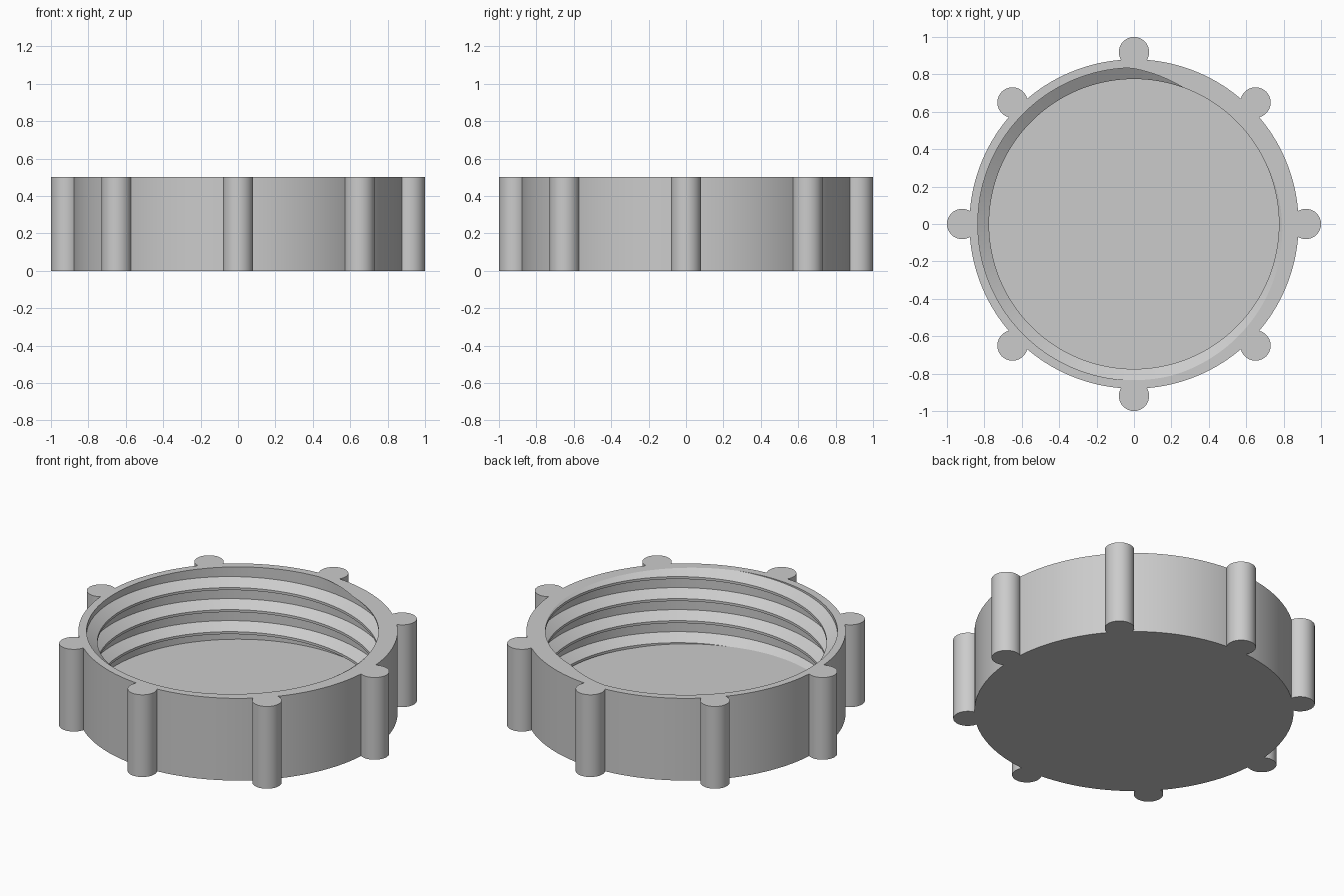
import bpy, bmesh, math

cube = bpy.data.objects.get("Cube")
if cube:
    bpy.data.objects.remove(cube, do_unlink=True)

HEIGHT, FLOOR = 0.5, 0.06
OUTER, ROOT, CREST = 0.88, 0.835, 0.775
PITCH, START = 0.134, math.radians(-75)
STEPS, TURNS = 144, 6
GRIPS, GRIP_R = 8, 0.081

# One thread tooth: height below the start of its upper slope, and radius
TOOTH = [(0.0, ROOT), (0.039, CREST), (0.054, CREST), (0.062, ROOT)]

grey = bpy.data.materials.new("light grey plastic")
grey.use_nodes = True
colour = (0.6, 0.6, 0.6, 1)
grey.diffuse_color = colour
grey.node_tree.nodes["Principled BSDF"].inputs["Base Color"].default_value = colour


def finish(name, bm):
    mesh = bpy.data.meshes.new(name)
    bm.to_mesh(mesh)
    bm.free()
    mesh.materials.append(grey)
    obj = bpy.data.objects.new(name, mesh)
    bpy.context.collection.objects.link(obj)
    bpy.ops.object.select_all(action='DESELECT')
    obj.select_set(True)
    bpy.context.view_layer.objects.active = obj
    bpy.ops.object.shade_smooth_by_angle(angle=math.radians(30))
    return obj


def clip(points, z):
    """Radius of the thread profile at height z."""
    for (z1, r1), (z2, r2) in zip(points, points[1:]):
        if z1 <= z <= z2:
            return r1 + (r2 - r1) * (z - z1) / (z2 - z1)
    return ROOT


def section(turn):
    """Cap cross-section at a fraction of a turn, from floor centre to base centre."""
    rise = HEIGHT + PITCH * turn
    points = sorted((rise + PITCH * (1 - k) - drop, r)
                    for k in range(TURNS) for drop, r in TOOTH)
    wall = []
    for z, r in points:
        zc = min(max(z, FLOOR), HEIGHT)
        wall.append((r if zc == z else clip(points, zc), zc))
    # Close the wall exactly at the floor and at the rim
    wall = [(clip(points, FLOOR), FLOOR)] + wall + [(clip(points, HEIGHT), HEIGHT)]
    return [(0, FLOOR)] + wall + [(OUTER, HEIGHT), (OUTER, 0), (0, 0)]


# Cap body: cross-section swept round with the internal thread climbing
bm = bmesh.new()
columns = []
for i in range(STEPS + 1):
    a = START + math.tau * i / STEPS
    columns.append([bm.verts.new((r * math.cos(a), r * math.sin(a), z))
                    for r, z in section(i / STEPS)])
for left, right in zip(columns, columns[1:]):
    for j in range(len(left) - 1):
        bm.faces.new((left[j], right[j], right[j + 1], left[j + 1]))
bmesh.ops.remove_doubles(bm, verts=bm.verts, dist=0.0002)
bmesh.ops.recalc_face_normals(bm, faces=bm.faces)
finish("threaded_cap", bm)

# Grip posts around the outside
for i in range(GRIPS):
    a = math.tau * i / GRIPS
    bm = bmesh.new()
    bmesh.ops.create_cone(bm, cap_ends=True, segments=48, radius1=GRIP_R,
                          radius2=GRIP_R, depth=HEIGHT)
    post = finish(f"grip_post_{i + 1}", bm)
    reach = 1 - GRIP_R
    post.location = (reach * math.cos(a), reach * math.sin(a), HEIGHT / 2)
